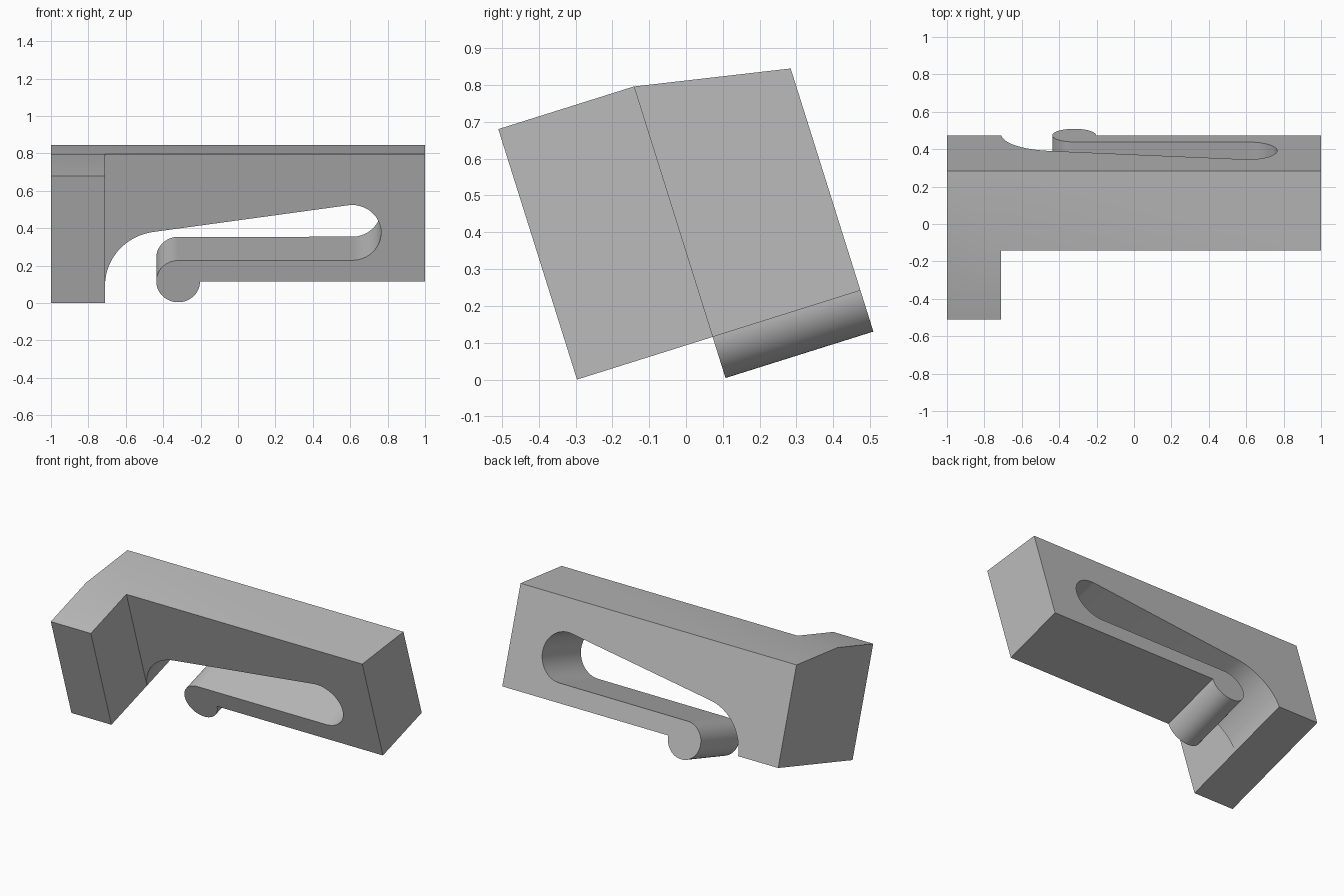
import bpy
import bmesh
from math import cos, sin, radians
from mathutils import Matrix, Vector

cube = bpy.data.objects.get("Cube")
if cube:
    bpy.data.objects.remove(cube, do_unlink=True)

# Main sizes, before the body is tilted
PLATE_FRONT, PLATE_BACK = 0.386, 0.807
TOP_FRONT, TOP_BACK = 0.713, 0.632
BLOCK_X = -0.71
TILT = radians(17.45)


def arc(cx, cz, r, start, end, steps):
    """Points on an arc, angles in degrees."""
    angles = [radians(start + (end - start) * i / steps) for i in range(steps + 1)]
    return [(cx + r * cos(a), cz + r * sin(a)) for a in angles]


def make_material(name, value):
    mat = bpy.data.materials.new(name)
    mat.use_nodes = True
    colour = (value, value, value, 1)
    mat.diffuse_color = colour
    mat.node_tree.nodes["Principled BSDF"].inputs["Base Color"].default_value = colour
    return mat


# Plate outline: inner curve, slot end, spring arm with round hook, far end
outline = [(BLOCK_X, 0)]
outline += arc(-0.41, -0.02, 0.30, 172, 98.3, 20)
outline += arc(0.61, 0.273, 0.155, 98.3, -90, 40)
outline += arc(-0.32, 0, 0.117, 90, 360, 60)
outline += [(1, 0), (1, None), (BLOCK_X, None)]
# Outer end of the block, which completes the back face
block_end = [(-1, None), (-1, 0)]

bm = bmesh.new()


def ring(y, top):
    return [bm.verts.new((x, y, top if z is None else z)) for x, z in outline + block_end]


front = ring(PLATE_FRONT, TOP_FRONT)
back = ring(PLATE_BACK, TOP_BACK)
count = len(front)
for i in range(count):
    j = (i + 1) % count
    bm.faces.new((front[i], front[j], back[j], back[i]))
bm.faces.new(back)
bm.faces.new(front[:len(outline)])
block_face = bm.faces.new((front[-3], front[-2], front[-1], front[0]))

# Pull the block forward from the plate
block = bmesh.ops.extrude_face_region(bm, geom=[block_face])["geom"]
moved = [v for v in block if isinstance(v, bmesh.types.BMVert)]
bmesh.ops.translate(bm, verts=moved, vec=Vector((0, -PLATE_FRONT, 0)))
if block_face.is_valid:
    bm.faces.remove(block_face)
bmesh.ops.recalc_face_normals(bm, faces=bm.faces)

# Tilt back and rest on the lower front edge
bm.transform(Matrix.Translation((0, -0.296, 0)) @ Matrix.Rotation(TILT, 4, "X"))
mesh = bpy.data.meshes.new("clip_body")
bm.to_mesh(mesh)
bm.free()
mesh.materials.append(make_material("plain grey", 0.5))

body = bpy.data.objects.new("clip_body", mesh)
bpy.context.collection.objects.link(body)
bpy.ops.object.select_all(action="DESELECT")
body.select_set(True)
bpy.context.view_layer.objects.active = body
bpy.ops.object.shade_smooth_by_angle(angle=radians(30))
